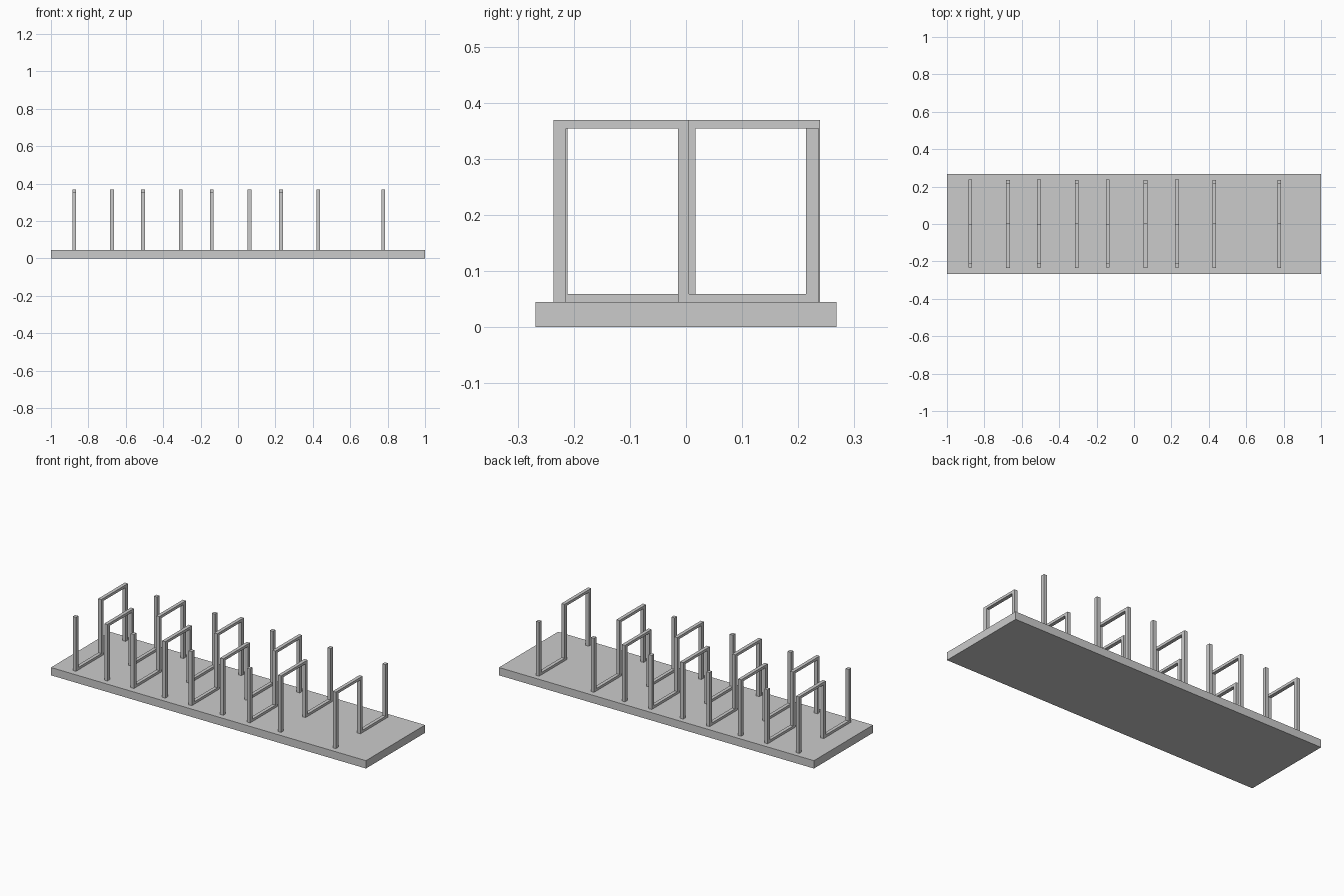
import bpy, bmesh

if "Cube" in bpy.data.objects:
    bpy.data.objects.remove(bpy.data.objects["Cube"])

BASE_TOP = 0.045
BAR_WIDTH = 0.02


def extruded_profile(name, profile, x, width):
    """Closed (y, z) outline extruded along x, centred on x."""
    bm = bmesh.new()
    face = bm.faces.new([bm.verts.new((x - width / 2, y, z)) for y, z in profile])
    ext = bmesh.ops.extrude_face_region(bm, geom=[face])
    verts = [g for g in ext["geom"] if isinstance(g, bmesh.types.BMVert)]
    bmesh.ops.translate(bm, verts=verts, vec=(width, 0, 0))
    bmesh.ops.recalc_face_normals(bm, faces=bm.faces)
    mesh = bpy.data.meshes.new(name)
    bm.to_mesh(mesh)
    bm.free()
    obj = bpy.data.objects.new(name, mesh)
    bpy.context.collection.objects.link(obj)
    return obj


# Base slab
extruded_profile("base_slab", [(-0.268, 0), (0.268, 0), (0.268, BASE_TOP), (-0.268, BASE_TOP)], 0, 2.0)

# S-shaped rail: front post, top bar, middle post, floor bar, free-standing post
rail = [
    (-0.236, BASE_TOP), (-0.236, 0.369), (0.005, 0.369), (0.005, 0.059),
    (0.214, 0.059), (0.214, 0.355), (0.236, 0.355), (0.236, BASE_TOP),
    (-0.014, BASE_TOP), (-0.014, 0.354), (-0.214, 0.354), (-0.214, BASE_TOP),
]
# The alternate rails face the other way
flipped_rail = [(0.003 - y, z) for y, z in rail]

for i, x in enumerate((-0.674, -0.306, 0.062, 0.429, 0.777)):
    extruded_profile(f"rail_{i + 1}", rail, x, BAR_WIDTH)
for i, x in enumerate((-0.876, -0.508, -0.14, 0.23)):
    extruded_profile(f"flipped_rail_{i + 1}", flipped_rail, x, BAR_WIDTH)
